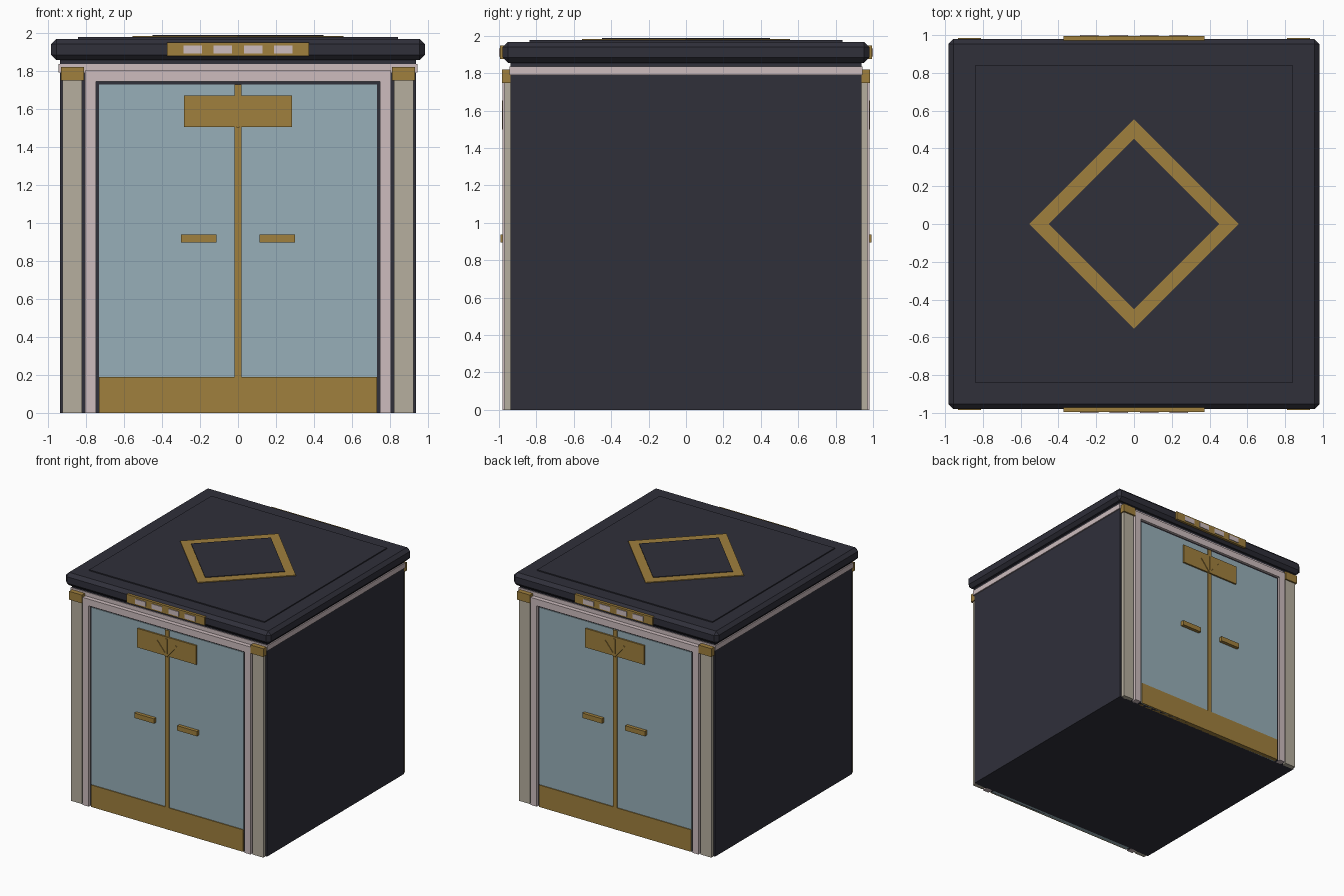
import bpy, bmesh, math
from mathutils import Matrix, Vector

cube = bpy.data.objects.get("Cube")
if cube:
    bpy.data.objects.remove(cube, do_unlink=True)


def material(name, rgb):
    m = bpy.data.materials.new(name)
    m.use_nodes = True
    m.diffuse_color = (*rgb, 1)
    m.node_tree.nodes["Principled BSDF"].inputs["Base Color"].default_value = (*rgb, 1)
    return m


DARK = material("dark navy", (0.029, 0.029, 0.042))
GOLD = material("aged gold", (0.35, 0.215, 0.047))
BLUE = material("pale blue", (0.31, 0.43, 0.48))
PINK = material("dusty pink", (0.61, 0.505, 0.515))
STONE = material("beige stone", (0.47, 0.43, 0.345))


def finish(name, bm, mat, bevel=0):
    mesh = bpy.data.meshes.new(name)
    bm.to_mesh(mesh)
    bm.free()
    mesh.materials.append(mat)
    ob = bpy.data.objects.new(name, mesh)
    bpy.context.collection.objects.link(ob)
    if bevel:
        mod = ob.modifiers.new("chamfer", 'BEVEL')
        mod.width, mod.segments = bevel, 1
    return ob


def box(name, x, y, z, mat, bevel=0, turn=None):
    """Box from (min, max) ranges, optionally transformed by a matrix."""
    bm = bmesh.new()
    bmesh.ops.create_cube(bm, size=1)
    size = [r[1] - r[0] for r in (x, y, z)]
    mid = Vector([(r[0] + r[1]) / 2 for r in (x, y, z)])
    bmesh.ops.transform(bm, matrix=Matrix.Translation(mid) @ Matrix.Diagonal((*size, 1)), verts=bm.verts)
    if turn:
        bmesh.ops.transform(bm, matrix=turn, verts=bm.verts)
    return finish(name, bm, mat, bevel)


def diamond(name, r, z0, z1, mat):
    bm = bmesh.new()
    bmesh.ops.create_cone(bm, cap_ends=True, segments=4, radius1=r, radius2=r, depth=z1 - z0,
                          matrix=Matrix.Translation((0, 0, (z0 + z1) / 2)))
    # Put the corners on the axes
    for v in bm.verts:
        a = math.atan2(v.co.y, v.co.x)
        a = round(a / (math.pi / 2)) * math.pi / 2 if abs(math.sin(2 * a)) < 0.5 else a + math.pi / 4
        v.co.x, v.co.y = r * math.cos(a), r * math.sin(a)
    return finish(name, bm, mat)


# Main body, cornice and roof
box("body", (-.935, .935), (-.937, .937), (0, 1.87), DARK)
box("cornice", (-.945, .945), (-.943, .943), (1.79, 1.835), PINK)
box("roof_slab", (-.983, .983), (-.98, .98), (1.855, 1.967), DARK, bevel=.028)
box("roof_panel", (-.842, .842), (-.838, .838), (1.96, 1.976), DARK)
diamond("roof_diamond_border", .555, 1.97, 1.983, GOLD)
diamond("roof_diamond_centre", .45, 1.975, 1.988, DARK)


def facade(label, turn):
    def part(name, x, depth, z, mat, local=None):
        box(f"{label}_{name}", x, (-depth, -.93), z, mat, turn=turn @ local if local else turn)

    # Door leaves with kick plate and centre strip
    part("door_recess", (-.75, .75), .958, (0, 1.745), DARK)
    part("doors", (-.73, .73), .964, (0, 1.727), BLUE)
    part("kick_plate", (-.73, .73), .972, (0, .19), GOLD)
    part("centre_strip", (-.018, .018), .974, (0, 1.727), GOLD)
    part("door_plaque", (-.283, .283), .978, (1.505, 1.67), GOLD)

    # Raised arrow on the plaque
    part("arrow_stem", (-.009, .009), .985, (1.5, 1.655), GOLD)
    for s in (-1, 1):
        lean = Matrix.Translation((0, 0, 1.505)) @ Matrix.Rotation(s * math.radians(40), 4, 'Y')
        part("arrow_barb", (-.008, .008), .984, (0, .145), GOLD, lean)

    # Lintel and mirrored side parts
    part("lintel", (-.805, .805), .98, (1.742, 1.8), PINK)
    for side, s in (("right", -1), ("left", 1)):
        def span(a, b):
            return tuple(sorted((s * a, s * b)))
        part(f"{side}_jamb", span(.747, .805), .98, (0, 1.745), PINK)
        part(f"{side}_column", span(.82, .922), .97, (0, 1.76), STONE)
        part(f"{side}_capital", span(.81, .932), .984, (1.748, 1.82), GOLD)
        part(f"{side}_handle", span(.112, .3), .993, (.895, .937), GOLD)

    # Lamp plate on the roof edge
    part("lamp_plate", (-.373, .373), .994, (1.876, 1.948), GOLD)
    for c in (-.238, -.08, .08, .238):
        part("lamp", (c - .049, c + .049), 1.0, (1.89, 1.932), PINK)


facade("front", Matrix.Identity(4))
facade("back", Matrix.Rotation(math.pi, 4, 'Z'))
